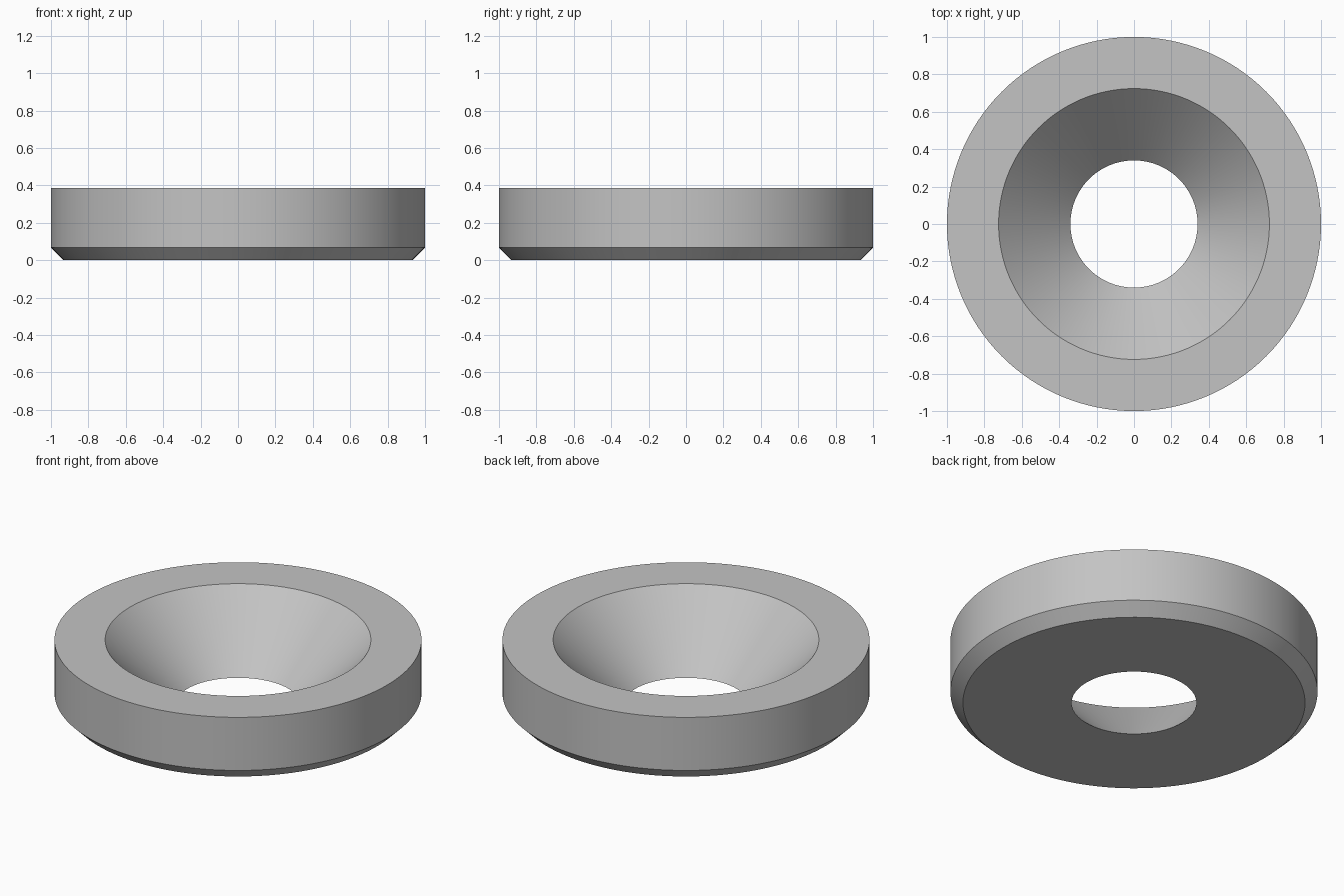
import bpy
import math

cube = bpy.data.objects.get("Cube")
if cube:
    bpy.data.objects.remove(cube, do_unlink=True)

# Plain grey metal
grey = bpy.data.materials.new("grey_metal")
grey.use_nodes = True
colour = (0.55, 0.55, 0.55, 1)
grey.diffuse_color = colour
grey.node_tree.nodes["Principled BSDF"].inputs["Base Color"].default_value = colour

# Closed (radius, height) profile: chamfered outside, countersunk bore
HEIGHT, CHAMFER, BORE, SINK = 0.387, 0.068, 0.34, 0.724
PROFILE = [(BORE, 0), (1 - CHAMFER, 0), (1, CHAMFER), (1, HEIGHT), (SINK, HEIGHT)]
SEGMENTS = 128


def lathe(name, profile, segments, material):
    """Revolve a closed profile around the z axis."""
    n = len(profile)
    verts = []
    for s in range(segments):
        a = math.tau * s / segments
        verts += [(r * math.cos(a), r * math.sin(a), z) for r, z in profile]
    faces = []
    for s in range(segments):
        here, there = s * n, (s + 1) % segments * n
        for i in range(n):
            j = (i + 1) % n
            faces.append((here + i, there + i, there + j, here + j)[::-1])
    mesh = bpy.data.meshes.new(name)
    mesh.from_pydata(verts, [], [f[::-1] for f in faces])
    mesh.materials.append(material)
    obj = bpy.data.objects.new(name, mesh)
    bpy.context.collection.objects.link(obj)
    return obj


# Countersunk washer
washer = lathe("countersunk_washer", PROFILE, SEGMENTS, grey)
bpy.ops.object.select_all(action="DESELECT")
washer.select_set(True)
bpy.context.view_layer.objects.active = washer
bpy.ops.object.shade_smooth_by_angle(angle=math.radians(30))
